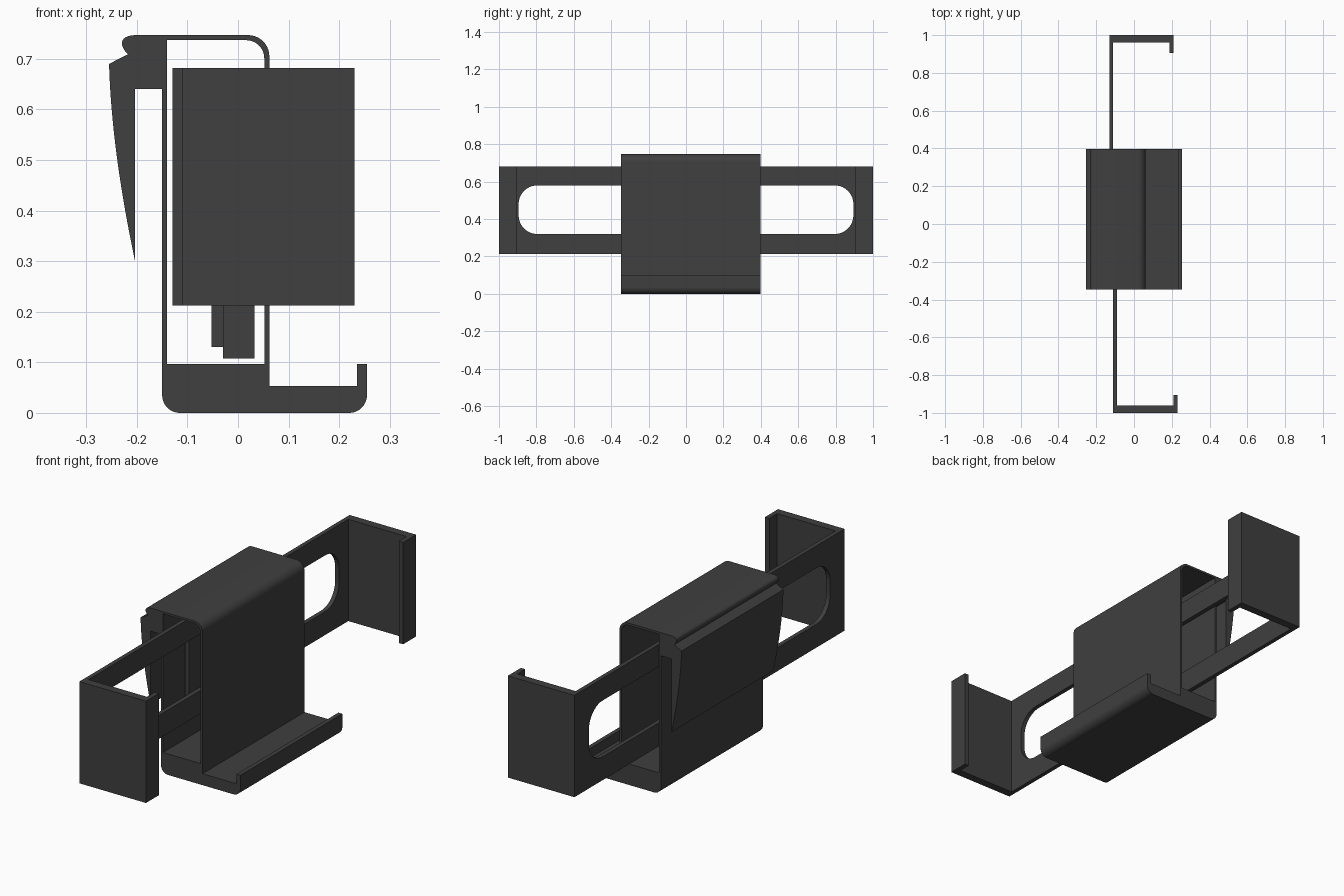
import bpy
import bmesh
from math import sin, cos, pi
from mathutils import Vector

if "Cube" in bpy.data.objects:
    bpy.data.objects.remove(bpy.data.objects["Cube"], do_unlink=True)

grey = bpy.data.materials.new("dark_grey_plastic")
grey.use_nodes = True
COLOUR = (0.05, 0.05, 0.05, 1)
grey.diffuse_color = COLOUR
grey.node_tree.nodes["Principled BSDF"].inputs["Base Color"].default_value = COLOUR


def rounded(corners, steps=10):
    """Outline from (u, v, radius) corners, each with an optional fillet."""
    out = []
    for i, (u, v, r) in enumerate(corners):
        p = Vector((u, v))
        if r == 0:
            out.append(p)
            continue
        back = (Vector(corners[i - 1][:2]) - p).normalized() * r
        ahead = (Vector(corners[(i + 1) % len(corners)][:2]) - p).normalized() * r
        for k in range(steps + 1):
            a = k / steps * pi / 2
            out.append(p + back * (1 - sin(a)) + ahead * (1 - cos(a)))
    return out


def rect(u0, u1, v0, v1, r=0):
    return rounded([(u0, v0, r), (u1, v0, r), (u1, v1, r), (u0, v1, r)])


def slab(name, outlines, low, high, place):
    """Extrude outlines (first outer, then holes) from low to high."""
    curve = bpy.data.curves.new(name, "CURVE")
    curve.dimensions = "2D"
    curve.fill_mode = "BOTH"
    curve.extrude = (high - low) / 2
    for outline in outlines:
        spline = curve.splines.new("POLY")
        spline.points.add(len(outline) - 1)
        for point, p in zip(spline.points, outline):
            point.co = (p.x, p.y, 0, 1)
        spline.use_cyclic_u = True
    helper = bpy.data.objects.new(name + "_outline", curve)
    bpy.context.collection.objects.link(helper)
    bpy.context.view_layer.update()
    graph = bpy.context.evaluated_depsgraph_get()
    mesh = bpy.data.meshes.new_from_object(helper.evaluated_get(graph))
    bpy.data.objects.remove(helper, do_unlink=True)
    middle = (low + high) / 2
    for v in mesh.vertices:
        v.co = place(v.co.x, v.co.y, v.co.z + middle)
    bm = bmesh.new()
    bm.from_mesh(mesh)
    bmesh.ops.remove_doubles(bm, verts=bm.verts, dist=0.0001)
    bmesh.ops.recalc_face_normals(bm, faces=bm.faces)
    bm.to_mesh(mesh)
    bm.free()
    mesh.materials.clear()
    mesh.materials.append(grey)
    obj = bpy.data.objects.new(name, mesh)
    bpy.context.collection.objects.link(obj)
    bpy.ops.object.select_all(action="DESELECT")
    obj.select_set(True)
    bpy.context.view_layer.objects.active = obj
    bpy.ops.object.shade_smooth_by_angle(angle=0.5)
    return obj


def along_y(u, v, w):
    return (u, w, v)


def along_x(u, v, w):
    return (w, u, v)


def along_z(u, v, w):
    return (u, v, w)


# Hollow body with tray lip, top hook and tapering clip
tip, bend, shoulder = Vector((-0.204, 0.302)), Vector((-0.25, 0.52)), Vector((-0.255, 0.69))
clip_curve = []
for k in range(17):
    t = k / 16
    clip_curve.append(shoulder * (1 - t) ** 2 + bend * 2 * t * (1 - t) + tip * t * t)
body = rounded([(-0.15, 0.64, 0), (-0.15, 0, 0.035), (0.255, 0, 0.035), (0.255, 0.097, 0),
                (0.235, 0.097, 0), (0.235, 0.053, 0), (0.062, 0.053, 0),
                (0.062, 0.747, 0.042), (-0.255, 0.747, 0.053)])
body += clip_curve + [Vector((-0.204, 0.64))]
cavity = rounded([(-0.14, 0.097, 0), (0.052, 0.097, 0), (0.052, 0.737, 0.036), (-0.14, 0.737, 0)])
slab("body", [body, cavity], -0.347, 0.397, along_y)

# Two sliding arms, each a slotted plate ending in a hooked jaw
Z0, Z1 = 0.212, 0.682
for name, side, x in (("front", -1, -0.11), ("rear", 1, -0.13)):
    def span(a, b):
        return sorted((a * side, b * side))
    plate = rect(*span(-0.2, 0.98), Z0, Z1)
    slot = rect(*span(-0.1, 0.895), 0.32, 0.58, 0.1)
    slab(name + "_arm", [plate, slot], x, x + 0.02, along_x)
    jaw = [Vector((x + u, side * v)) for u, v in
           ((0, 1), (0.34, 1), (0.34, 0.905), (0.318, 0.905), (0.318, 0.962), (0, 0.962))]
    slab(name + "_jaw", [jaw], Z0, Z1, along_z)

# Drive unit inside the body
slab("drive_box", [rect(-0.03, 0.033, 0.108, 0.56)], -0.1, 0.15, along_y)
slab("drive_collar", [rect(-0.052, -0.03, 0.13, 0.54)], -0.08, 0.13, along_y)
